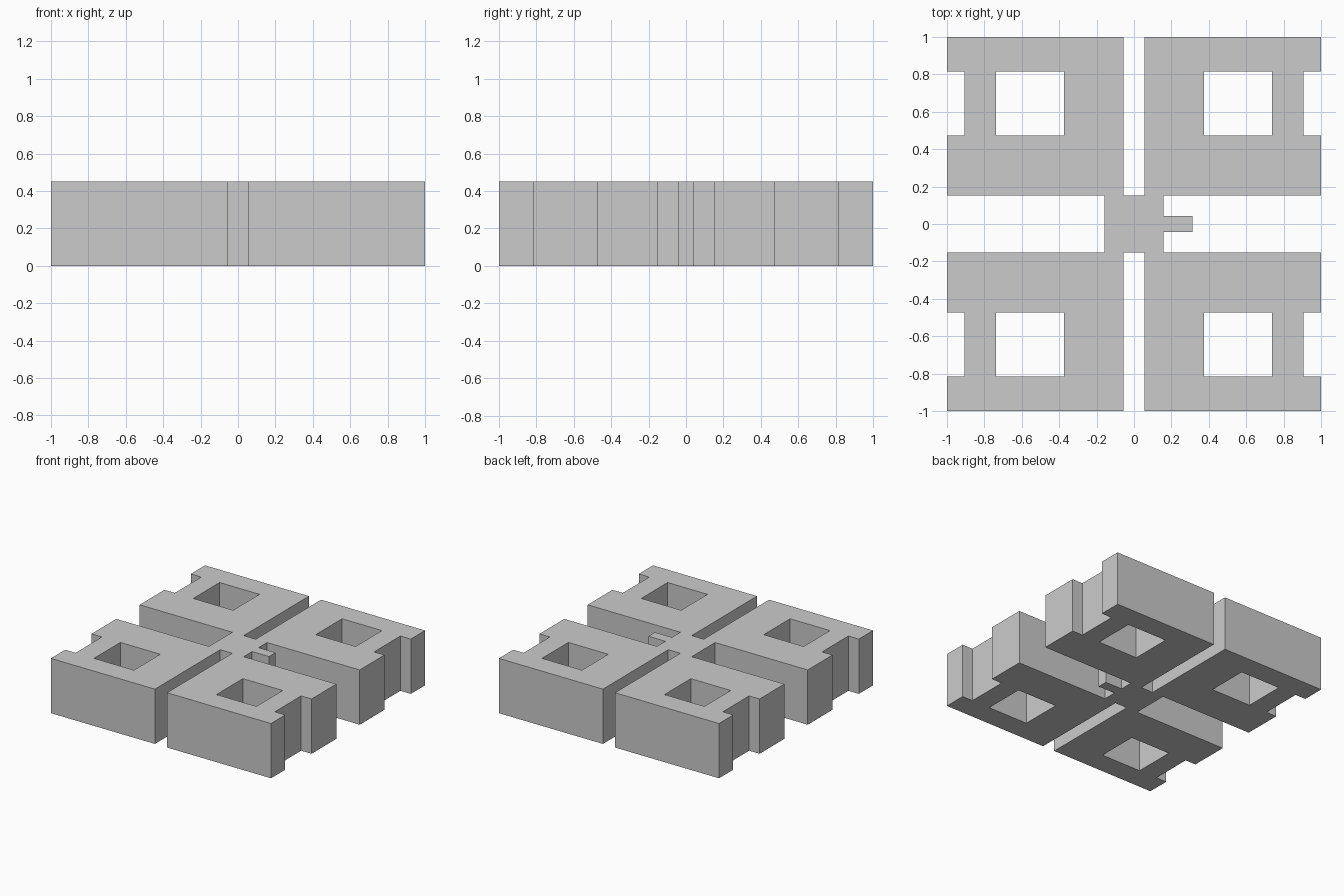
import bpy
import bmesh

if "Cube" in bpy.data.objects:
    bpy.data.objects.remove(bpy.data.objects["Cube"])

HEIGHT = 0.45

# Plan dimensions of one quadrant, measured from the centre
SLOT_X, HUB_X, HOLE_X0, HOLE_X1, NOTCH_X = 0.055, 0.158, 0.375, 0.738, 0.905
SLOT_Y, HOLE_Y0, HOLE_Y1 = 0.152, 0.473, 0.815
TAB_X, TAB_Y = 0.312, 0.042


def is_solid(x, y):
    """True where the plan of the plate is filled."""
    ax, ay = abs(x), abs(y)
    if ay < SLOT_Y:
        # central hub and the single tab on its right side
        return ax < HUB_X or (0 < x < TAB_X and ay < TAB_Y)
    if ax < SLOT_X:
        return False
    # corner blocks with a square window and a side notch
    in_row = HOLE_Y0 < ay < HOLE_Y1
    return not (in_row and (HOLE_X0 < ax < HOLE_X1 or ax > NOTCH_X))


def mirrored(values):
    return sorted([-v for v in values] + list(values))


xs = mirrored([SLOT_X, HUB_X, TAB_X, HOLE_X0, HOLE_X1, NOTCH_X, 1.0])
ys = mirrored([TAB_Y, SLOT_Y, HOLE_Y0, HOLE_Y1, 1.0])

# Flat plan made of grid cells
bm = bmesh.new()
grid = [[bm.verts.new((x, y, 0)) for y in ys] for x in xs]
for i in range(len(xs) - 1):
    for j in range(len(ys) - 1):
        if is_solid((xs[i] + xs[i + 1]) / 2, (ys[j] + ys[j + 1]) / 2):
            bm.faces.new((grid[i][j], grid[i + 1][j],
                          grid[i + 1][j + 1], grid[i][j + 1]))
bmesh.ops.delete(bm, geom=[v for v in bm.verts if not v.link_faces], context='VERTS')

# Raise the plan to full height
top = bmesh.ops.extrude_face_region(bm, geom=bm.faces[:], use_keep_orig=True)
bmesh.ops.translate(bm, vec=(0, 0, HEIGHT),
                    verts=[g for g in top["geom"] if isinstance(g, bmesh.types.BMVert)])
bmesh.ops.recalc_face_normals(bm, faces=bm.faces[:])

mesh = bpy.data.meshes.new("four_block_plate")
bm.to_mesh(mesh)
bm.free()
plate = bpy.data.objects.new("four_block_plate", mesh)
bpy.context.collection.objects.link(plate)
